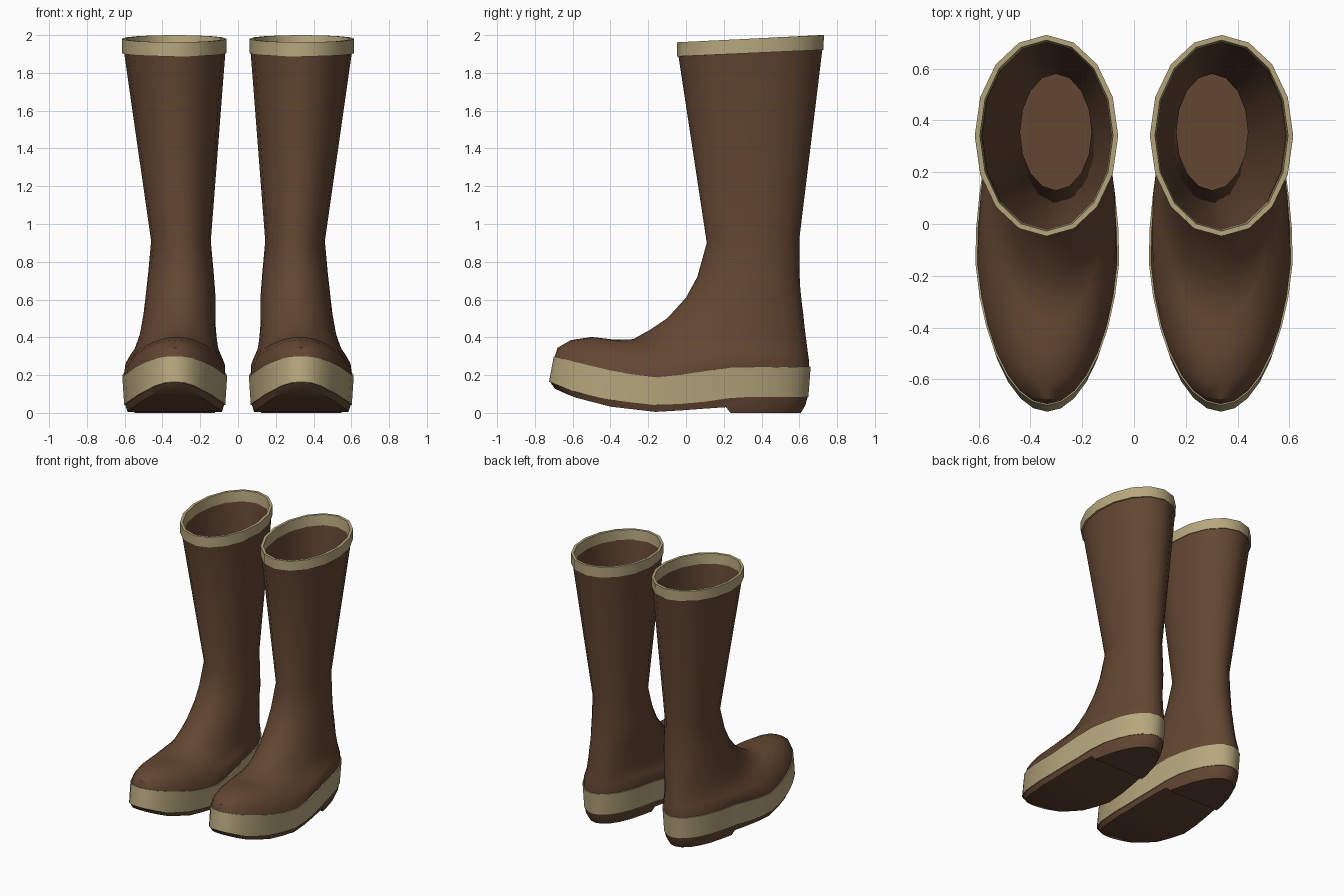
import bpy, bmesh, math

if "Cube" in bpy.data.objects:
    bpy.data.objects.remove(bpy.data.objects["Cube"])

N = 32  # points per ring


def material(name, col):
    m = bpy.data.materials.new(name)
    m.diffuse_color = (*col, 1)
    m.use_nodes = True
    m.node_tree.nodes["Principled BSDF"].inputs["Base Color"].default_value = m.diffuse_color
    return m


BROWN = material("brown rubber", (0.125, 0.062, 0.032))
TAN = material("tan trim", (0.47, 0.385, 0.205))


def interp(table, x):
    if x <= table[0][0]:
        return table[0][1]
    for (a, p), (b, q) in zip(table, table[1:]):
        if x <= b:
            return p + (q - p) * (x - a) / (b - a)
    return table[-1][1]


# side-view curves of the foot: height against y
BAND_TOP = [(-.7, .30), (-.55, .26), (-.4, .225), (-.25, .199), (-.15, .19), (0, .205), (.22, .24), (.66, .245)]
BAND_LOW = [(-.725, .165), (-.6, .115), (-.4, .068), (-.15, .04), (.05, .052), (.22, .077), (.33, .085), (.66, .085)]
SOLE_LOW = [(-.72, .14), (-.6, .085), (-.4, .033), (-.15, .004), (.2, .03), (.66, .05)]
# how the outline narrows at the waist, and how the rings over the foot sag at the sides
WAIST = [(-1, 1), (-.2, 1), (.3, .93), (.7, .96), (1, .97)]
SAG = [(-1, 0), (-.8, .4), (-.55, .75), (-.17, 1), (.1, .65), (.36, .25), (.7, 0), (1, 0)]


def foot_ring(fy, by, hw, curve, cx=.335):
    """Foot outline whose height follows a side-view curve."""
    pts = []
    for i in range(N):
        t = 2 * math.pi * i / N
        v = math.sin(t)
        y = (fy + by) / 2 + (by - fy) / 2 * v
        pts.append((cx + hw * interp(WAIST, v) * math.cos(t), y, interp(curve, y)))
    return pts


def leg_ring(fy, fz, by, bz, cx, hw, sag=0, inset=0, coarse=False):
    """Tilted oval through a front and a back point; coarse ones have 16 sides."""
    fy, by, hw = fy + inset, by - inset, hw - inset
    pts = []
    for i in range(N):
        t = 2 * math.pi * i / N
        v = math.sin(t)
        f = (v + 1) / 2
        pts.append((cx + hw * math.cos(t), fy + (by - fy) * f,
                    fz + (bz - fz) * f - sag * interp(SAG, v)))
    if coarse:
        for i in range(1, N, 2):
            a, b = pts[i - 1], pts[(i + 1) % N]
            pts[i] = tuple((p + q) / 2 for p, q in zip(a, b))
    return pts


def finish(bm, name, mat, angle=40):
    bmesh.ops.recalc_face_normals(bm, faces=bm.faces)
    me = bpy.data.meshes.new(name)
    bm.to_mesh(me)
    bm.free()
    me.materials.append(mat)
    ob = bpy.data.objects.new(name, me)
    bpy.context.collection.objects.link(ob)
    bpy.ops.object.select_all(action='DESELECT')
    ob.select_set(True)
    bpy.context.view_layer.objects.active = ob
    bpy.ops.object.shade_smooth_by_angle(angle=math.radians(angle))
    ob.modifiers.new("other boot", 'MIRROR').use_mirror_merge = False
    return ob


def loft(name, mat, rings, cap=False, closed=False):
    bm = bmesh.new()
    loops = [[bm.verts.new(p) for p in r] for r in rings]
    pairs = list(zip(loops, loops[1:]))
    if closed:
        pairs.append((loops[-1], loops[0]))
    for a, b in pairs:
        for i in range(N):
            j = (i + 1) % N
            bm.faces.new((a[i], a[j], b[j], b[i]))
    if cap:  # close the last ring with strips running across it
        r = loops[-1]
        for i in range(-N // 4, N // 4):
            q = [r[i % N], r[(i + 1) % N], r[(N // 2 - i - 1) % N], r[(N // 2 - i) % N]]
            bm.faces.new(list(dict.fromkeys(q)))
    return finish(bm, name, mat)


# boot upper: toe cap, instep, ankle, shaft (front y, z, back y, z, centre x, half width, sag)
instep = [
    (-.68, .345, .65, .285, .333, .264, .08),
    (-.61, .385, .645, .32, .33, .245, .08),
    (-.50, .402, .64, .36, .326, .226, .075),
    (-.38, .388, .632, .42, .322, .214, .055),
    (-.28, .390, .626, .47, .318, .205, .04),
    (-.19, .440, .62, .53, .315, .197, .035),
    (-.10, .500, .612, .59, .31, .19, .025),
    (0, .610, .605, .66, .304, .184, .01),
    (.06, .720, .60, .75, .302, .174, 0),
]
ankle = (.11, .90, .60, .92, .302, .158)
collar = (-.04, 1.89, .722, 1.925, .335, .268)
upper = [foot_ring(-.695, .652, .275, BAND_TOP)]
upper += [leg_ring(*r) for r in instep]
upper += [leg_ring(*ankle, coarse=True), leg_ring(*collar, coarse=True)]
loft("boot_upper", BROWN, upper)

# lining inside the shaft, down to the insole
loft("lining", BROWN, [
    leg_ring(*collar, inset=.016, coarse=True),
    leg_ring(*ankle, inset=.02, coarse=True),
    leg_ring(*instep[-1], inset=.02),
    leg_ring(*instep[-2], inset=.02),
    leg_ring(-.1, .27, .61, .27, .31, .18)], cap=True)

# tan rim around the opening
low, top = (-.047, 1.887, .728, 1.922, .338, .277), (-.047, 1.962, .73, 2.0, .338, .277)
loft("rim", TAN, [
    leg_ring(*low, coarse=True), leg_ring(*top, coarse=True),
    leg_ring(*top, inset=.02, coarse=True),
    leg_ring(*low, inset=.026, coarse=True)], closed=True)

# tan band around the foot
loft("foot_band", TAN, [
    foot_ring(-.70, .66, .283, BAND_TOP), foot_ring(-.725, .648, .273, BAND_LOW),
    foot_ring(-.705, .63, .255, BAND_LOW), foot_ring(-.69, .648, .27, BAND_TOP)], closed=True)

# sole
loft("sole", BROWN, [
    foot_ring(-.718, .642, .267, BAND_LOW), foot_ring(-.695, .63, .255, SOLE_LOW)], cap=True)

# heel block: back part of the outline with a straight front
bm = bmesh.new()
levels = []
for fy, by, hw, z, front in [(-.718, .644, .268, .085, .195), (-.71, .632, .262, .04, .205),
                             (-.70, .608, .245, 0, .235)]:
    ring = foot_ring(fy, by, hw, [(0, z)])
    arc = ring[2:N // 2 - 1]
    arc[0] = (arc[0][0], front, z)
    arc[-1] = (arc[-1][0], front, z)
    levels.append([bm.verts.new(p) for p in arc])
for a, b in zip(levels, levels[1:]):
    for i in range(len(a)):
        j = (i + 1) % len(a)
        bm.faces.new((a[i], a[j], b[j], b[i]))
bm.faces.new(levels[-1])
bm.faces.new(levels[0])
finish(bm, "heel", BROWN)
